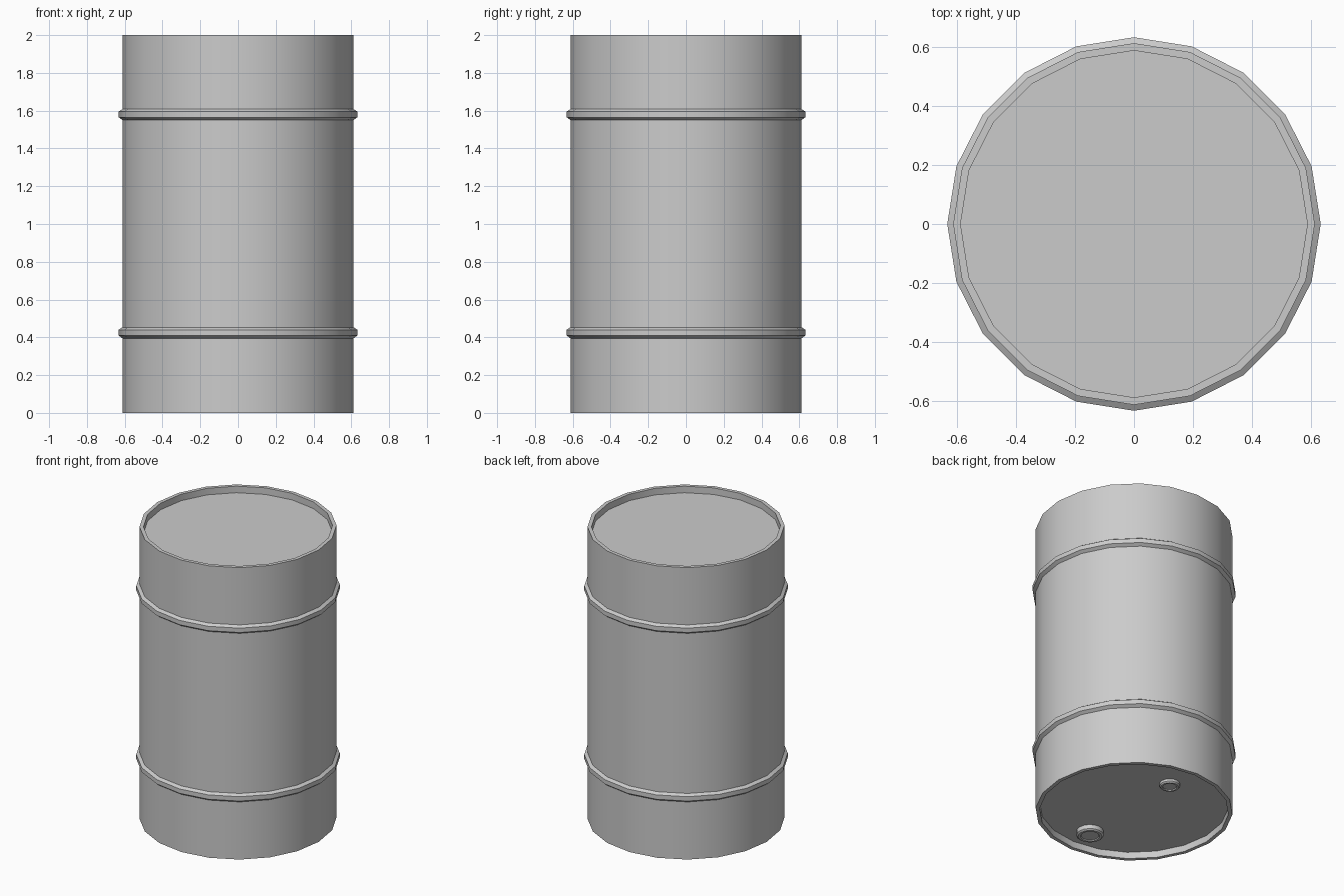
import bpy, bmesh
from math import sin, cos, pi, radians

if "Cube" in bpy.data.objects:
    bpy.data.objects.remove(bpy.data.objects["Cube"])


def lathe(name, profile, sides, centre=(0, 0)):
    """Revolve (radius, z) points around z, closing both ends with flat caps."""
    bm = bmesh.new()
    rings = []
    for r, z in profile:
        rings.append([bm.verts.new((centre[0] + r * cos(2 * pi * i / sides),
                                    centre[1] + r * sin(2 * pi * i / sides), z))
                      for i in range(sides)])
    for a, b in zip(rings, rings[1:]):
        for i in range(sides):
            j = (i + 1) % sides
            bm.faces.new((a[i], a[j], b[j], b[i]))
    bm.faces.new(rings[0])
    bm.faces.new(rings[-1])
    bmesh.ops.recalc_face_normals(bm, faces=bm.faces)
    mesh = bpy.data.meshes.new(name)
    bm.to_mesh(mesh)
    bm.free()
    obj = bpy.data.objects.new(name, mesh)
    bpy.context.collection.objects.link(obj)
    bpy.ops.object.select_all(action='DESELECT')
    obj.select_set(True)
    bpy.context.view_layer.objects.active = obj
    bpy.ops.object.shade_smooth_by_angle(angle=radians(25))
    return obj


R, RIM, HOOP = 0.612, 0.587, 0.632
RECESS = 0.045


def hoop(z):
    """Bevelled rolling hoop profile centred at height z."""
    return [(R, z - 0.029), (HOOP, z - 0.014), (HOOP, z + 0.016), (R, z + 0.029)]


# drum shell with recessed ends and two rolling hoops
lathe("drum_body",
      [(RIM, RECESS), (RIM, 0), (R, 0)]
      + hoop(0.424) + hoop(1.579)
      + [(R, 2), (RIM, 2), (RIM, 2 - RECESS)], 20)


# bung caps on the underside end
def bung(name, y, r, height):
    z = RECESS - height
    lathe(name, [(r, RECESS + 0.005), (r, z + 0.008), (r * 0.88, z),
                 (r * 0.7, z), (r * 0.65, z + 0.006)], 16, (0, y))


bung("large_bung", -0.425, 0.085, 0.036)
bung("small_bung", 0.345, 0.064, 0.024)
